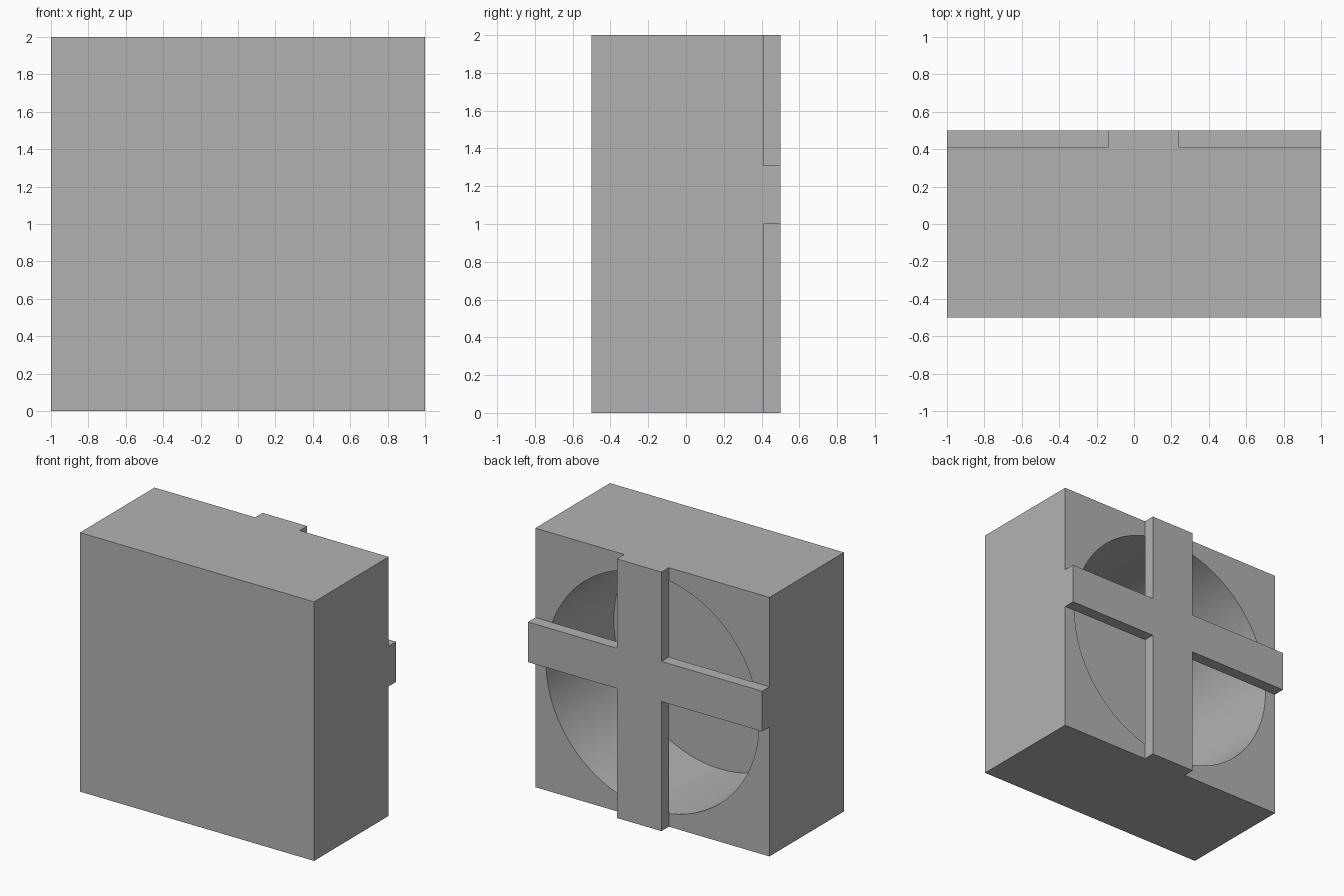
import bpy
import bmesh
from math import radians

cube = bpy.data.objects.get("Cube")
if cube:
    bpy.data.objects.remove(cube, do_unlink=True)

# Main dimensions
HALF, HEIGHT = 1.0, 2.0
FRONT, RIM, BACK = -0.5, 0.41, 0.5
RADIUS, FLOOR = 0.91, -0.42
BAR_X = (-0.14, 0.24)
BAR_Z = (1.0, 1.31)

grey = bpy.data.materials.new("plain grey")
grey.use_nodes = True
colour = (0.45, 0.45, 0.45, 1)
grey.diffuse_color = colour
grey.node_tree.nodes["Principled BSDF"].inputs["Base Color"].default_value = colour


def extrude_outline(name, outline, y0, y1):
    """Extrude an outline of (x, z) points from y0 to y1."""
    bm = bmesh.new()
    face = bm.faces.new([bm.verts.new((x, y0, z)) for x, z in outline])
    result = bmesh.ops.extrude_face_region(bm, geom=[face])
    moved = [v for v in result["geom"] if isinstance(v, bmesh.types.BMVert)]
    bmesh.ops.translate(bm, verts=moved, vec=(0, y1 - y0, 0))
    bmesh.ops.recalc_face_normals(bm, faces=bm.faces)
    mesh = bpy.data.meshes.new(name)
    bm.to_mesh(mesh)
    bm.free()
    mesh.materials.append(grey)
    obj = bpy.data.objects.new(name, mesh)
    bpy.context.collection.objects.link(obj)
    return obj


# Housing block, open at the back
square = [(-HALF, 0), (HALF, 0), (HALF, HEIGHT), (-HALF, HEIGHT)]
housing = extrude_outline("housing", square, FRONT, RIM)

# Round recess cut into the back of the block
bpy.ops.mesh.primitive_cylinder_add(
    vertices=128, radius=RADIUS, depth=BACK - FLOOR,
    location=(0, (BACK + FLOOR) / 2, HEIGHT / 2), rotation=(radians(90), 0, 0))
cutter = bpy.context.object
cutter.name = "recess_cutter"
cutter.hide_render = True
cutter.data.materials.append(grey)

cut = housing.modifiers.new("recess", "BOOLEAN")
cut.operation = "DIFFERENCE"
cut.solver = "EXACT"
cut.object = cutter
bpy.ops.object.select_all(action="DESELECT")
housing.select_set(True)
bpy.context.view_layer.objects.active = housing
bpy.ops.object.modifier_apply(modifier=cut.name)
bpy.data.objects.remove(cutter, do_unlink=True)
bpy.ops.object.shade_smooth_by_angle(angle=radians(30))

# Cross-shaped guard spanning the recess
(xa, xb), (za, zb) = BAR_X, BAR_Z
cross = [(xa, 0), (xb, 0), (xb, za), (HALF, za), (HALF, zb), (xb, zb),
         (xb, HEIGHT), (xa, HEIGHT), (xa, zb), (-HALF, zb), (-HALF, za), (xa, za)]
extrude_outline("cross_guard", cross, RIM, BACK)
